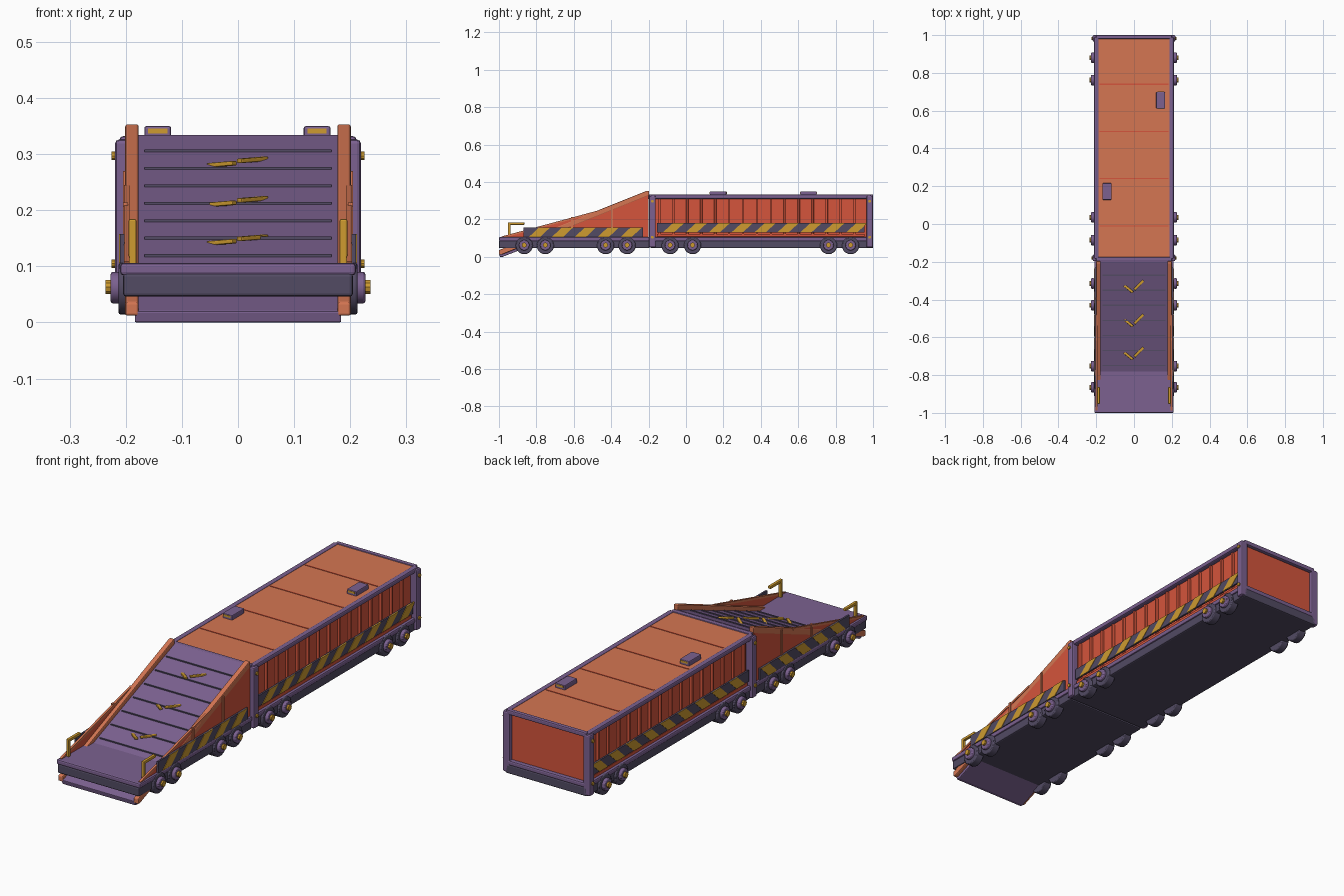
import bpy, bmesh, math
from mathutils import Vector, Matrix

if "Cube" in bpy.data.objects:
    bpy.data.objects.remove(bpy.data.objects["Cube"])


def mat(name, rgb):
    m = bpy.data.materials.new(name)
    m.diffuse_color = (*rgb, 1)
    m.use_nodes = True
    m.node_tree.nodes["Principled BSDF"].inputs["Base Color"].default_value = m.diffuse_color
    return m


PURPLE = mat("purple paint", (0.20, 0.12, 0.28))
SLATE = mat("dark slate", (0.085, 0.07, 0.125))
ORANGE = mat("orange paint", (0.66, 0.18, 0.085))
RED = mat("red orange paint", (0.66, 0.09, 0.045))
GOLD = mat("gold", (0.62, 0.33, 0.03))


def finish(name, bm, material, bevel=0.0):
    bmesh.ops.recalc_face_normals(bm, faces=bm.faces)
    me = bpy.data.meshes.new(name)
    bm.to_mesh(me)
    bm.free()
    me.materials.append(material)
    ob = bpy.data.objects.new(name, me)
    bpy.context.collection.objects.link(ob)
    if bevel:
        b = ob.modifiers.new("bevel", 'BEVEL')
        b.width, b.segments = bevel, 2
    return ob


def box(name, x, y, z, material, bevel=0.0):
    """Box from (min, max) ranges; ranges may be given in either order."""
    bm = bmesh.new()
    bmesh.ops.create_cube(bm, size=1)
    for v in bm.verts:
        v.co = [(r[0] + r[1]) / 2 + c * abs(r[1] - r[0]) for r, c in zip((x, y, z), v.co)]
    return finish(name, bm, material, bevel)


def prism(name, pts, x0, x1, material, bevel=0.0):
    """Side outline of (y, z) points, extruded along x."""
    bm = bmesh.new()
    f = bm.faces.new([bm.verts.new((x0, y, z)) for y, z in pts])
    ext = bmesh.ops.extrude_face_region(bm, geom=[f])
    for v in ext["geom"]:
        if isinstance(v, bmesh.types.BMVert):
            v.co.x = x1
    return finish(name, bm, material, bevel)


def disc(name, x0, x1, y, z, r, material, n=20, bevel=0.0):
    bm = bmesh.new()
    m = Matrix.Translation(((x0 + x1) / 2, y, z)) @ Matrix.Rotation(math.pi / 2, 4, 'Y')
    bmesh.ops.create_cone(bm, cap_ends=True, segments=n, radius1=r, radius2=r,
                          depth=abs(x1 - x0), matrix=m)
    ob = finish(name, bm, material, bevel)
    bpy.ops.object.select_all(action='DESELECT')
    bpy.context.view_layer.objects.active = ob
    ob.select_set(True)
    bpy.ops.object.shade_smooth_by_angle(angle=math.radians(35))
    return ob


def bar(name, a, b, w, h, material, bevel=0.0):
    """Straight bar of section w x h between two points."""
    a, b = Vector(a), Vector(b)
    bm = bmesh.new()
    rot = (b - a).to_track_quat('Y', 'Z').to_matrix().to_4x4()
    size = Matrix.Diagonal((w, (b - a).length, h, 1))
    bmesh.ops.create_cube(bm, size=1, matrix=Matrix.Translation((a + b) / 2) @ rot @ size)
    return finish(name, bm, material, bevel)


SEAM = -0.192                      # joint between the two cars
SLOPE = (0.335 - 0.02) / 0.805     # incline of the ramp


def deck_z(y):
    return 0.335 + (y + 0.195) * SLOPE


# Chassis of both cars: dark frame with a purple sill on top
for car, y0, y1 in (("ramp_car", -1.0, SEAM - 0.003), ("cargo_car", SEAM + 0.003, 1.0)):
    box(car + "_frame", (-0.205, 0.205), (y0, y1), (0.046, 0.088), SLATE, 0.006)
    box(car + "_sill", (-0.21, 0.21), (y0, y1), (0.084, 0.106), PURPLE, 0.006)

# Cargo body, roof and end rails
box("cargo_body", (-0.184, 0.184), (-0.185, 0.982), (0.10, 0.318), RED)
box("roof", (-0.188, 0.188), (-0.18, 0.985), (0.315, 0.329), ORANGE)
for y in (-0.01, 0.24, 0.49, 0.74):
    box("roof_seam", (-0.182, 0.182), (y - 0.003, y + 0.003), (0.325, 0.331), RED)
for y0, y1 in ((-0.197, -0.175), (0.98, 1.0)):
    box("end_top_rail", (-0.2, 0.2), (y0, y1), (0.313, 0.334), PURPLE, 0.005)

# Roof hatches with gold end plates
for x, y in ((0.141, 0.655), (-0.143, 0.172)):
    box("roof_hatch", (x - 0.024, x + 0.024), (y - 0.044, y + 0.044), (0.325, 0.35), PURPLE, 0.004)
    for d in (-1, 1):
        box("hatch_plate", (x - 0.017, x + 0.017), (y + d * 0.042, y + d * 0.046),
            (0.337, 0.346), GOLD)

# Inclined ramp deck with cross slats
prism("ramp_deck", [(-0.195, 0.335), (-1.0, 0.02), (-0.995, 0.0), (-0.98, 0.0), (-0.195, 0.31)],
      -0.184, 0.184, PURPLE, 0.003)
for i in range(7):
    y = -0.272 - i * 0.0795
    bar("deck_slat", (-0.167, y, deck_z(y)), (0.167, y, deck_z(y)), 0.007, 0.007, SLATE)

# Gold arrow strokes on the deck
for y in (-0.325, -0.505, -0.68):
    for n, (x0, d0, x1, d1) in enumerate(((-0.052, 0.0, -0.006, -0.037), (0.002, -0.022, 0.05, 0.026))):
        zm = deck_z(y + (d0 + d1) / 2) + 0.005
        bar("arrow_stroke", (x0, y + d0, zm - 0.002), (x1, y + d1, zm + 0.002), 0.013, 0.008, GOLD, 0.002)


def stripes(s, x, y0, y1, z0, z1, first, count):
    """Dark band with slanted gold stripes."""
    box("hazard_band", (s * (x - 0.008), s * x), (y0, y1), (z0, z1), SLATE)
    lean, w = 0.055, 0.06
    for i in range(count):
        y = first + i * 0.1225
        prism("hazard_stripe", [(y, z0), (y + w, z0), (y + w + lean, z1), (y + lean, z1)],
              s * (x - 0.004), s * (x + 0.002), GOLD)


for s in (-1, 1):
    # Cargo side: rails, posts with bolts, ribs, hazard band
    box("side_top_rail", (s * 0.186, s * 0.211), (-0.185, 0.99), (0.31, 0.332), PURPLE, 0.006)
    for y in (-0.18, 0.982):
        box("corner_post", (s * 0.184, s * 0.219), (y - 0.017, y + 0.018), (0.05, 0.326), PURPLE, 0.007)
        for z in (0.105, 0.297):
            disc("post_bolt", s * 0.214, s * 0.225, y, z, 0.008, GOLD, 10)
    for i in range(15):
        y = -0.142 + i * 0.0745
        box("side_rib", (s * 0.18, s * 0.196), (y - 0.006, y + 0.006), (0.11, 0.312), RED, 0.004)
    box("side_lower_trim", (s * 0.18, s * 0.2), (-0.155, 0.955), (0.108, 0.122), RED)
    stripes(s, 0.207, -0.155, 0.955, 0.13, 0.18, -0.125, 9)

    # Ramp side: rail, wedge panel, stakes, hazard band
    prism("ramp_rail", [(-0.197, 0.353), (-0.21, 0.353), (-1.0, 0.036), (-1.0, 0.012),
                        (-0.985, 0.012), (-0.197, 0.328)], s * 0.177, s * 0.201, ORANGE, 0.004)
    prism("ramp_side_panel", [(-0.2, 0.10), (-0.985, 0.10), (-0.61, 0.208), (-0.48, 0.24), (-0.2, 0.34)],
          s * 0.194, s * 0.2, RED)
    bar("panel_edge", (s * 0.198, -0.985, 0.104), (s * 0.198, -0.48, 0.24), 0.01, 0.01, ORANGE)
    for y, z in ((-0.61, 0.214), (-0.395, 0.27)):
        box("panel_stake", (s * 0.196, s * 0.205), (y - 0.006, y + 0.006), (0.10, z), ORANGE)
    stripes(s, 0.21, -0.87, -0.23, 0.106, 0.158, -0.84, 5)

    # Gold grab handles at the front
    box("handle_post", (s * 0.181, s * 0.195), (-0.952, -0.938), (0.10, 0.184), GOLD, 0.003)
    box("handle_grip", (s * 0.181, s * 0.195), (-0.95, -0.864), (0.171, 0.184), GOLD, 0.003)

    # Wheels: dark tyre, purple hub, gold axle cap
    for y in (-0.865, -0.752, -0.43, -0.315, -0.085, 0.035, 0.762, 0.88):
        disc("wheel", s * 0.175, s * 0.213, y, 0.06, 0.046, SLATE, 20, 0.004)
        disc("wheel_hub", s * 0.21, s * 0.227, y, 0.062, 0.028, PURPLE, 16, 0.004)
        disc("axle_cap", s * 0.22, s * 0.236, y, 0.063, 0.013, GOLD, 10)
